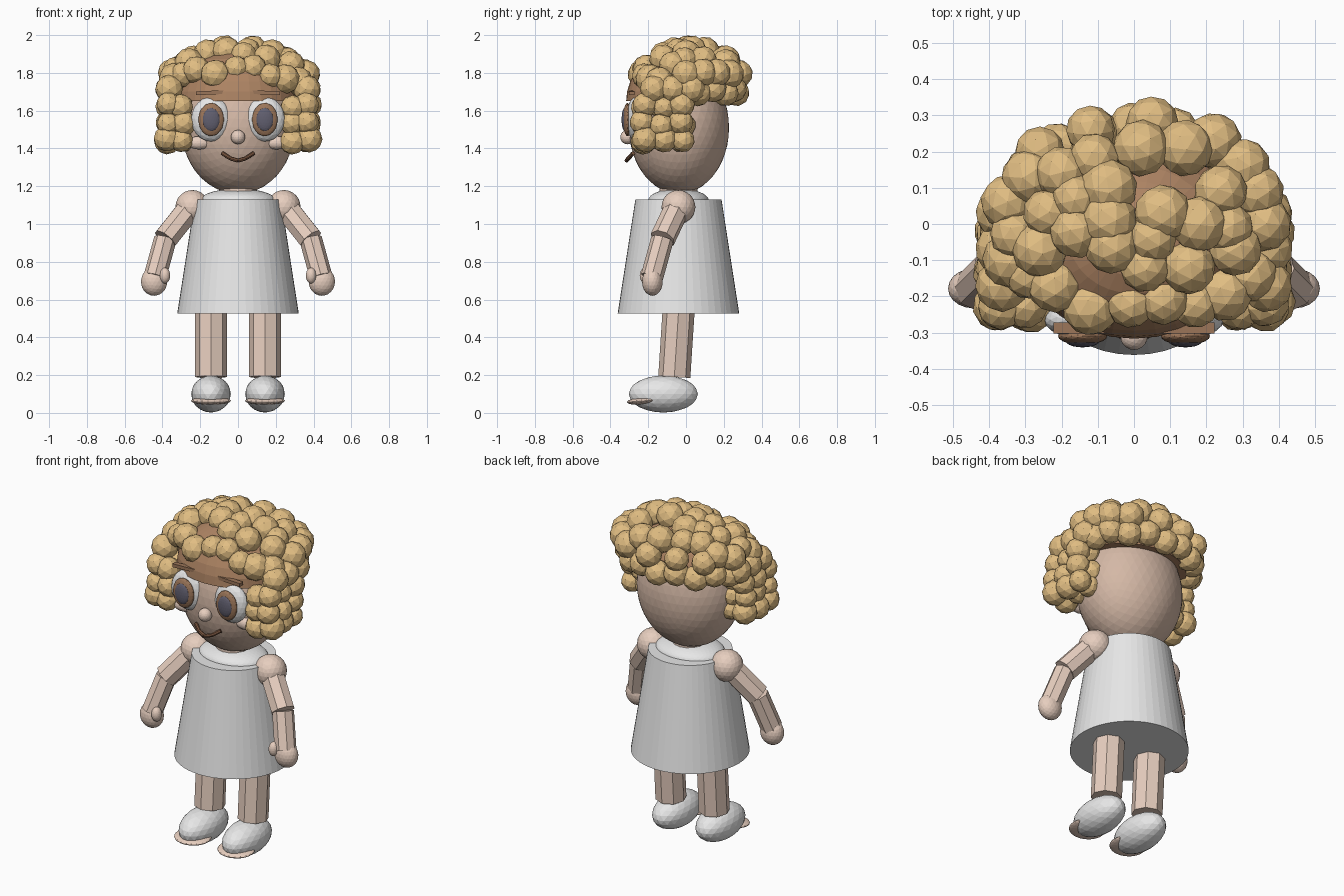
import bpy, math, random
from mathutils import Vector
random.seed(4)


def mat(name, r, g, b):
    m = bpy.data.materials.new(name)
    m.diffuse_color = (r, g, b, 1)
    return m


WHITE = mat("white", 0.88, 0.88, 0.88)
HEAD = mat("face_skin", 0.66, 0.48, 0.38)
SKIN = mat("limb_skin", 0.80, 0.62, 0.52)
GOLD = mat("gold_hair", 0.75, 0.51, 0.225)
BROWN = mat("brown_scalp", 0.42, 0.23, 0.125)
IRIS = mat("iris_brown", 0.33, 0.18, 0.10)
PUPIL = mat("pupil_slate", 0.12, 0.115, 0.16)
MOUTH = mat("lip_brown", 0.21, 0.10, 0.055)


def finish(name, m):
    o = bpy.context.object
    o.name = name
    o.data.materials.append(m)
    return o


def ball(name, loc, radii, m, sub=3, rot=(0, 0, 0)):
    bpy.ops.mesh.primitive_ico_sphere_add(subdivisions=sub, radius=1, location=loc, rotation=rot)
    o = finish(name, m)
    o.scale = radii if isinstance(radii, tuple) else (radii,) * 3
    return o


def rod(name, a, b, r, m, sides=8):
    a, b = Vector(a), Vector(b)
    d = b - a
    bpy.ops.mesh.primitive_cylinder_add(vertices=sides, radius=r, depth=d.length,
                                        location=(a + b) / 2,
                                        rotation=d.to_track_quat('Z', 'Y').to_euler())
    return finish(name, m)


# Dress, collar and neck
bpy.ops.mesh.primitive_cone_add(vertices=48, radius1=0.322, radius2=0.228, depth=0.605,
                                location=(0, -0.04, 0.8275))
finish("dress", WHITE)
ball("collar", (0, -0.04, 1.125), (0.2, 0.16, 0.062), WHITE, 4)
rod("neck", (0, -0.04, 1.08), (0, -0.04, 1.22), 0.1, SKIN, 16)

# Head and scalp cap
ball("head", (0, -0.037, 1.51), (0.30, 0.265, 0.35), HEAD, 4)
bpy.ops.mesh.primitive_uv_sphere_add(segments=32, ring_count=16, radius=1, location=(0, -0.037, 1.65))
cap = finish("scalp_cap", BROWN)
cap.scale = (0.325, 0.28, 0.27)
for v in cap.data.vertices:
    v.co.z = max(v.co.z, 0)

# Nose and smile
ball("nose", (0, -0.31, 1.46), 0.038, SKIN)
smile = [(-0.083, -0.28, 1.375), (-0.04, -0.305, 1.347), (0, -0.315, 1.336),
         (0.04, -0.305, 1.347), (0.083, -0.28, 1.375)]
for a, b in zip(smile, smile[1:]):
    rod("mouth", a, b, 0.011, MOUTH, 8)

for s in (-1, 1):
    # Eyes, brows and cheeks
    ball("eye_white", (s * 0.142, -0.265, 1.555), (0.106, 0.052, 0.118), WHITE)
    ball("iris", (s * 0.142, -0.31, 1.553), (0.068, 0.024, 0.088), IRIS)
    ball("pupil", (s * 0.142, -0.324, 1.553), (0.046, 0.017, 0.062), PUPIL)
    bpy.ops.mesh.primitive_cube_add(size=1, location=(s * 0.15, -0.287, 1.695),
                                    rotation=(0, s * 0.04, 0))
    finish("eyebrow", IRIS).scale = (0.145, 0.03, 0.02)
    ball("cheek", (s * 0.205, -0.225, 1.43), (0.065, 0.03, 0.035), SKIN)

    # Arms
    elbow = (s * 0.385, -0.125, 0.92)
    wrist = (s * 0.44, -0.18, 0.72)
    ball("shoulder", (s * 0.242, -0.04, 1.09), 0.09, SKIN)
    rod("upper_arm", (s * 0.242, -0.04, 1.1), elbow, 0.068, SKIN)
    rod("forearm", elbow, wrist, 0.06, SKIN)
    ball("hand", (s * 0.444, -0.178, 0.695), (0.07, 0.055, 0.075), SKIN)
    ball("thumb", (s * 0.387, -0.215, 0.727), (0.028, 0.03, 0.042), SKIN)

    # Legs and shoes
    rod("leg", (s * 0.143, -0.062, 0.19), (s * 0.143, -0.038, 0.56), 0.085, SKIN)
    ball("shoe", (s * 0.143, -0.12, 0.1), (0.105, 0.183, 0.098), WHITE)
    ball("shoe_toe", (s * 0.143, -0.222, 0.064), (0.106, 0.092, 0.02), SKIN, 3, (0.08, 0, 0))

    # Curls hanging beside the face
    for z in (1.445, 1.53, 1.625):
        for y in (-0.225, -0.125, -0.025):
            for x in (0.295, 0.368):
                j = [random.uniform(-0.01, 0.01) for _ in range(3)]
                ball("side_curl", (s * x + j[0], y + j[1], z + j[2]),
                     random.uniform(0.062, 0.072), GOLD, 2, (j[0] * 90, j[1] * 90, 0))
    for y in (-0.17, -0.07, 0.03):
        ball("temple_curl", (s * 0.365, y, 1.715), 0.074, GOLD, 2, (y * 9, 0, s))

# Curls over the crown, set on a dome
crown = [(.05, .28), (-.12, .26), (-.26, .20), (.22, .23), (.14, .21), (.02, .21),
         (-.11, .18), (-.20, .14), (-.29, .13), (-.35, .06), (.30, .16), (.24, .09),
         (.34, .09), (.36, 0), (.26, -.01), (.18, 0), (.08, .03), (.05, -.04),
         (-.07, .01), (-.07, .10), (-.16, -.02), (-.24, .03), (-.26, -.07),
         (-.33, -.03), (-.34, -.10), (-.22, -.17), (-.29, -.14), (.03, -.12),
         (.15, -.12), (.28, -.07), (.32, -.14), (.25, -.19), (.08, -.21),
         (-.01, -.22), (-.12, -.23), (.17, -.22), (-.06, -.06), (-.16, .07)]
for x, y in crown:
    k = max(0.0, 1 - (x / 0.41) ** 2 - ((y - 0.02) / 0.3) ** 2)
    ball("crown_curl", (x, y, 1.675 + 0.25 * math.sqrt(k)), random.uniform(0.067, 0.08),
         GOLD, 2, (x * 9, y * 9, x * 5))

# Lower row of curls around the back
for i in range(9):
    a = math.radians(12 + 156 * i / 8)
    ball("back_curl", (0.335 * math.cos(a), 0.01 + 0.255 * math.sin(a), 1.695 + 0.02 * (i % 2)),
         0.072, GOLD, 2, (i, i * 2, 0))
